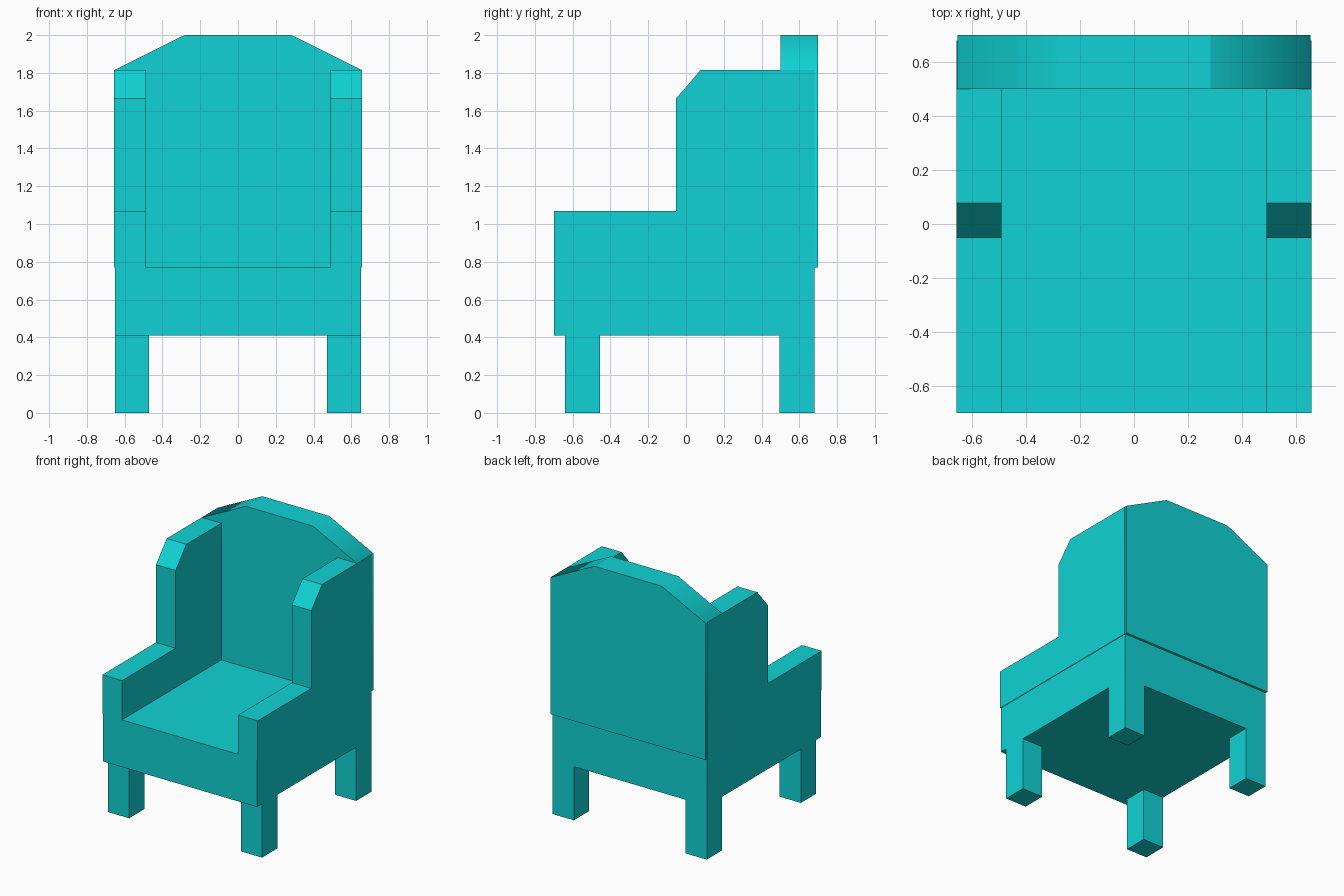
import bpy, bmesh
from mathutils import Vector

if "Cube" in bpy.data.objects:
    bpy.data.objects.remove(bpy.data.objects["Cube"])

fabric = bpy.data.materials.new("teal")
fabric.diffuse_color = (0.005, 0.65, 0.66, 1)
fabric.use_nodes = True
fabric.node_tree.nodes["Principled BSDF"].inputs["Base Color"].default_value = fabric.diffuse_color


def prism(name, profile, offset):
    """Extrude a closed flat outline along offset."""
    bm = bmesh.new()
    face = bm.faces.new([bm.verts.new(p) for p in profile])
    res = bmesh.ops.extrude_face_region(bm, geom=[face], use_keep_orig=True)
    verts = [g for g in res["geom"] if isinstance(g, bmesh.types.BMVert)]
    bmesh.ops.translate(bm, verts=verts, vec=Vector(offset))
    bmesh.ops.recalc_face_normals(bm, faces=bm.faces)
    mesh = bpy.data.meshes.new(name)
    bm.to_mesh(mesh)
    bm.free()
    mesh.materials.append(fabric)
    obj = bpy.data.objects.new(name, mesh)
    bpy.context.collection.objects.link(obj)
    return obj


def box(name, x0, x1, y0, y1, z0, z1):
    outline = [(x0, y0, z0), (x1, y0, z0), (x1, y1, z0), (x0, y1, z0)]
    return prism(name, outline, (0, 0, z1 - z0))


# Seat block
box("seat", -0.652, 0.652, -0.70, 0.68, 0.41, 0.77)

# Arms with raised wings, and legs, on both sides
arm_outline = [(-0.70, 0.77), (-0.70, 1.07), (-0.052, 1.07), (-0.052, 1.665),
               (0.077, 1.815), (0.68, 1.815), (0.68, 0.77)]
for side, s in (("left", -1), ("right", 1)):
    prism(f"{side}_arm", [(s * 0.491, y, z) for y, z in arm_outline],
          (s * 0.166, 0, 0))
    for end, y0, y1 in (("front", -0.64, -0.455), ("back", 0.495, 0.68)):
        box(f"{side}_{end}_leg", *sorted((s * 0.472, s * 0.652)), y0, y1, 0, 0.41)

# Backrest with sloped shoulders
w = 0.655
back_outline = [(-w, 0.77), (w, 0.77), (w, 1.815), (0.283, 2.0),
                (-0.283, 2.0), (-w, 1.815)]
back = prism("backrest", [(x, 0.50, z) for x, z in back_outline], (0, 0.20, 0))

# Only the shoulder corners are shaded smooth
bm = bmesh.new()
bm.from_mesh(back.data)
for f in bm.faces:
    f.smooth = True
for e in bm.edges:
    a, b = (v.co for v in e.verts)
    e.smooth = abs(a.y - b.y) > 0.1 and abs(a.z - 1.815) < 0.001
bm.to_mesh(back.data)
bm.free()
